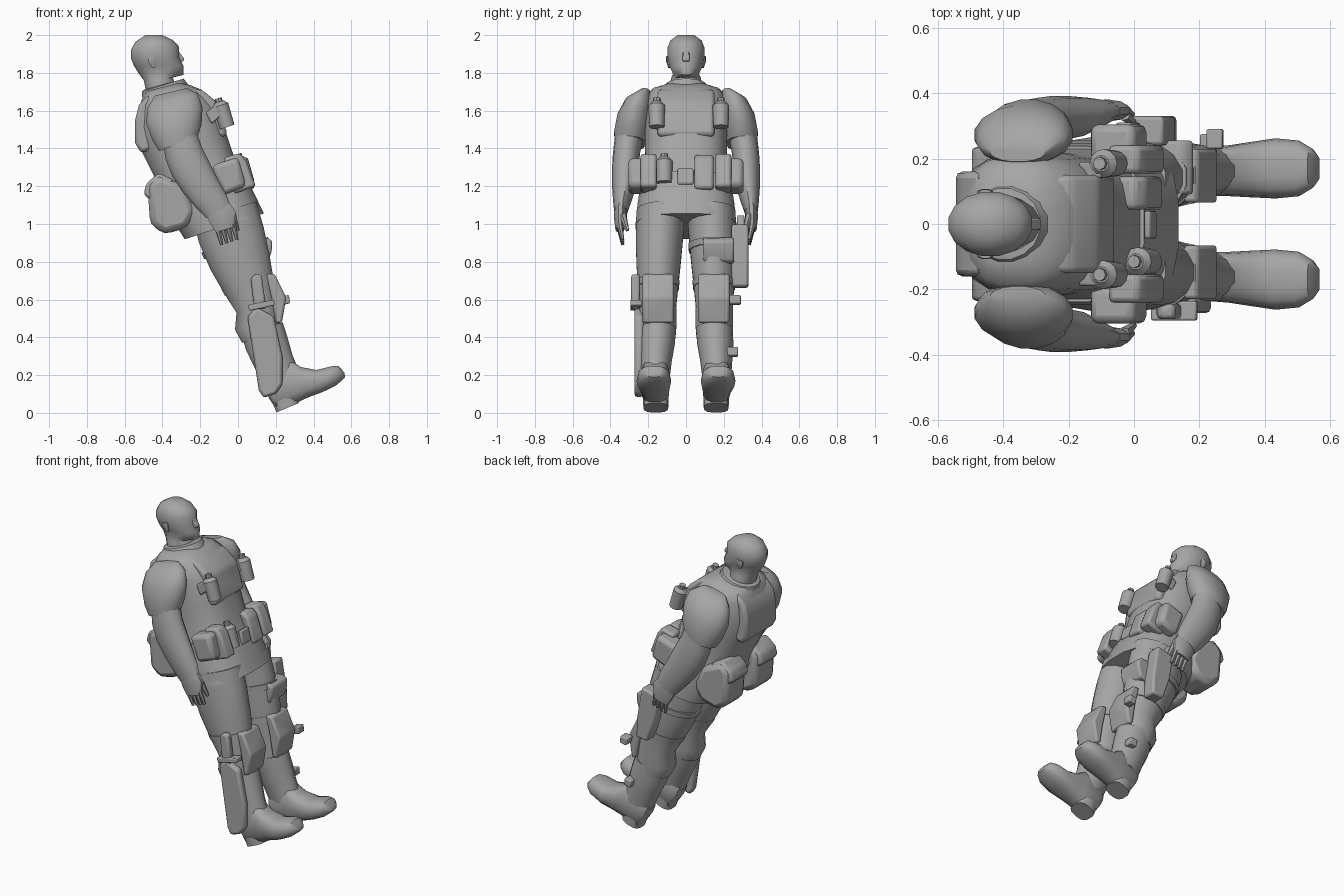
import bpy, bmesh, math
from mathutils import Vector

LEAN = math.radians(18)
UP = Vector((-math.sin(LEAN), 0, math.cos(LEAN)))
GREY = bpy.data.materials.new("dark_grey")
GREY.diffuse_color = (.38, .38, .38, 1)


def finish(name, bm, bevel=0.0, angle=40):
    bmesh.ops.recalc_face_normals(bm, faces=bm.faces)
    me = bpy.data.meshes.new(name)
    bm.to_mesh(me)
    bm.free()
    me.materials.append(GREY)
    ob = bpy.data.objects.new(name, me)
    bpy.context.collection.objects.link(ob)
    if bevel:
        m = ob.modifiers.new("bevel", 'BEVEL')
        m.width, m.segments = bevel, 2
    bpy.ops.object.select_all(action='DESELECT')
    ob.select_set(True)
    bpy.context.view_layer.objects.active = ob
    bpy.ops.object.shade_smooth_by_angle(angle=math.radians(angle))
    return ob


def loft(name, secs, side=1, n=16, power=1.0, grow=0.0, angle=40):
    """Rings spanning two side-view points: (x1, z1, x2, z2, y centre, half width)."""
    bm = bmesh.new()
    rings = []
    for x1, z1, x2, z2, yc, hw in secs:
        mid = Vector(((x1 + x2) / 2, yc * side, (z1 + z2) / 2))
        f = Vector(((x2 - x1) / 2, 0, (z2 - z1) / 2))
        f += f.normalized() * grow
        ring = []
        for i in range(n):
            a = 2 * math.pi * (i + 0.5) / n
            c, s = math.cos(a), math.sin(a)
            c = math.copysign(abs(c) ** power, c)
            s = math.copysign(abs(s) ** power, s)
            ring.append(bm.verts.new(mid + f * c + Vector((0, s * (hw + grow), 0))))
        rings.append(ring)
    for r, q in zip(rings, rings[1:]):
        for i in range(n):
            j = (i + 1) % n
            bm.faces.new((r[i], r[j], q[j], q[i]))
    bm.faces.new(rings[0])
    bm.faces.new(rings[-1])
    return finish(name, bm, angle=angle)


def prism(name, pts, y0, y1, bevel=0.012):
    """Side-view outline extruded across y."""
    bm = bmesh.new()
    a = [bm.verts.new((x, y0, z)) for x, z in pts]
    b = [bm.verts.new((x, y1, z)) for x, z in pts]
    bm.faces.new(a)
    bm.faces.new(b)
    for i in range(len(pts)):
        j = (i + 1) % len(pts)
        bm.faces.new((a[i], a[j], b[j], b[i]))
    return finish(name, bm, bevel)


def bar(name, p, q, r0, r1, n=10):
    p, q = Vector(p), Vector(q)
    bm = bmesh.new()
    bmesh.ops.create_cone(bm, cap_ends=True, segments=n, radius1=r0, radius2=r1, depth=(q - p).length)
    rot = Vector((0, 0, 1)).rotation_difference(q - p)
    for v in bm.verts:
        v.co = rot @ v.co + (p + q) / 2
    return finish(name, bm)


def grenade(name, x, y, z):
    p = Vector((x, y, z))
    bar(name + "_body", p - UP * 0.075, p + UP * 0.045, 0.04, 0.044, 12)
    bar(name + "_shoulder", p + UP * 0.045, p + UP * 0.065, 0.044, 0.025, 12)
    bar(name + "_fuse", p + UP * 0.065, p + UP * 0.085, 0.02, 0.02, 8)


# head, nose, ears and collar
loft("head", [(-.48, 1.66, -.32, 1.72, 0, .085), (-.50, 1.76, -.345, 1.775, 0, .082),
              (-.53, 1.80, -.285, 1.79, 0, .07), (-.555, 1.84, -.285, 1.835, 0, .09),
              (-.57, 1.88, -.31, 1.885, 0, .1), (-.57, 1.92, -.31, 1.94, 0, .1),
              (-.545, 1.965, -.345, 1.975, 0, .085), (-.49, 2.0, -.40, 2.0, 0, .045)], angle=60)
prism("nose", [(-.325, 1.93), (-.285, 1.875), (-.29, 1.86), (-.33, 1.86)], -.018, .018, .006)
for s in (1, -1):
    loft("ear", [(-.475, 1.88, -.435, 1.89, .096, .01), (-.48, 1.865, -.43, 1.87, .097, .011),
                 (-.455, 1.825, -.435, 1.83, .087, .008)], s, 8)
loft("collar", [(-.51, 1.67, -.24, 1.71, 0, .14), (-.51, 1.70, -.285, 1.77, 0, .11),
                (-.50, 1.71, -.30, 1.765, 0, .095)])

# torso, skirt and belt
loft("torso", [(-.49, 1.70, -.30, 1.75, 0, .12), (-.505, 1.67, -.25, 1.735, 0, .185),
               (-.525, 1.62, -.19, 1.71, 0, .208),
               (-.54, 1.5, -.11, 1.63, 0, .215), (-.51, 1.38, -.06, 1.48, 0, .22),
               (-.44, 1.24, -.02, 1.36, 0, .215), (-.40, 1.12, .04, 1.24, 0, .24)], n=20, power=.72)
loft("jacket_skirt", [(-.40, 1.13, .04, 1.25, 0, .24), (-.35, 1.03, .09, 1.15, 0, .255),
                      (-.28, .92, .135, 1.055, 0, .265)], n=20, power=.75, grow=.004)
loft("belt", [(-.415, 1.16, .025, 1.28, 0, .232), (-.40, 1.11, .045, 1.23, 0, .24)],
     n=20, power=.75, grow=.008)
prism("chest_plate", [(-.26, 1.715), (-.19, 1.71), (-.105, 1.64), (-.055, 1.47), (-.12, 1.45)], -.15, .15, .02)
prism("back_plate", [(-.47, 1.69), (-.525, 1.63), (-.545, 1.55), (-.545, 1.43), (-.515, 1.375), (-.44, 1.40)],
      -.16, .16, .02)

for s in (1, -1):
    # sleeve, bare arm and hand
    loft("sleeve", [(-.44, 1.68, -.27, 1.72, .22, .03), (-.48, 1.62, -.21, 1.69, .25, .072),
                    (-.49, 1.535, -.185, 1.62, .272, .092), (-.455, 1.44, -.19, 1.53, .288, .094),
                    (-.42, 1.385, -.21, 1.465, .295, .085)], s)
    loft("arm", [(-.40, 1.43, -.22, 1.50, .30, .076), (-.385, 1.34, -.19, 1.41, .315, .072),
                 (-.35, 1.25, -.15, 1.33, .322, .07), (-.29, 1.16, -.10, 1.23, .327, .064),
                 (-.22, 1.08, -.06, 1.16, .338, .048), (-.17, 1.03, -.04, 1.1, .345, .035)], s, 14)
    loft("hand", [(-.17, 1.04, -.04, 1.11, .345, .034), (-.15, 1.0, -.01, 1.07, .347, .034),
                  (-.12, .955, -.015, .985, .35, .024)], s, 10)
    for i in range(4):
        x = -.108 + i * .027
        bar("finger", (x, .352 * s, .975 + i * .008), (x + .022, .335 * s, .89 + i * .009), .015, .009, 6)
    bar("thumb", (-.03, .335 * s, 1.05), (0, .31 * s, .965), .02, .01, 6)

    # trousers, lower leg and boot
    loft("trouser_leg", [(-.24, 1.02, .10, 1.12, .133, .13), (-.21, .90, .14, .98, .14, .128),
                         (-.15, .76, .17, .84, .145, .12), (-.075, .63, .19, .71, .148, .109),
                         (-.01, .53, .205, .60, .15, .1), (-.018, .44, .22, .50, .15, .102),
                         (.02, .37, .235, .43, .15, .096)], s)
    loft("boot_shaft", [(.015, .42, .24, .48, .15, .098), (.04, .33, .265, .40, .155, .096),
                        (.085, .24, .29, .31, .16, .085), (.13, .14, .33, .21, .163, .075)], s, 14)
    loft("boot_foot", [(.165, .075, .13, .17, .16, .05), (.205, .015, .165, .24, .16, .072),
                       (.31, .05, .275, .285, .163, .078), (.37, .08, .33, .245, .166, .084),
                       (.45, .11, .415, .228, .17, .092), (.52, .145, .49, .247, .17, .085),
                       (.555, .175, .53, .25, .17, .062), (.568, .19, .562, .215, .17, .035)], s, 14, .75)
    loft("boot_heel", [(.168, .085, .31, .13, .16, .068), (.203, .002, .322, .052, .16, .066)],
         s, 14, .7)

    # knee pad and straps
    prism("knee_pad", [(.15, .735), (.195, .735), (.255, .61), (.232, .475), (.20, .475), (.18, .6)],
          s * .065, s * .23)
    loft("knee_strap", [(-.085, .655, .185, .735, .148, .109), (-.065, .62, .19, .70, .148, .107)],
         s, grow=.006)

    # rear pack, its flap and cap
    prism("rear_pack", [(-.48, 1.21), (-.42, 1.265), (-.28, 1.20), (-.22, 1.07), (-.27, .98),
                        (-.39, .945), (-.465, 1.0)], s * .05, s * .25, .035)
    prism("rear_pack_flap", [(-.50, 1.16), (-.485, 1.215), (-.42, 1.27), (-.34, 1.235), (-.36, 1.16), (-.47, 1.13)],
          s * .065, s * .235, .015)

    # hip and front pouches
    prism("hip_pouch", [(-.14, 1.31), (.0, 1.355), (.045, 1.20), (-.08, 1.15)], s * .19, s * .305, .025)
    prism("front_pouch", [(-.08, 1.35), (.01, 1.375), (.045, 1.33), (.095, 1.20), (-.02, 1.16)],
          s * .155, s * .24, .015)
    grenade("chest_grenade", -.08, (.185 if s > 0 else -.155), 1.585)
    prism("grenade_strap", [(-.17, 1.59), (-.10, 1.64), (-.08, 1.58), (-.14, 1.53)], s * .14, s * .19, .008)

prism("ammo_pouch", [(-.06, 1.34), (.0, 1.37), (.04, 1.34), (.09, 1.19), (0, 1.16)], .045, .145, .015)
prism("buckle", [(.03, 1.29), (.05, 1.295), (.07, 1.215), (.05, 1.20)], -.045, .04, .008)
grenade("belt_grenade", .025, -.115, 1.29)

# holster on the left thigh
prism("holster", [(-.03, .97), (.09, 1.0), (.125, .80), (.13, .67), (.05, .66), (.0, .80)], .24, .33)
prism("pistol_grip", [(-.06, 1.03), (-.01, 1.05), (.03, .96), (-.03, .95)], .27, .31, .01)
prism("thigh_pocket", [(.0, .92), (.15, .93), (.182, .91), (.178, .855), (.16, .80), (.04, .77)], .09, .255, .012)
loft("thigh_strap", [(-.19, .85, .155, .93, .143, .125), (-.175, .815, .16, .895, .144, .123)], grow=.008)
for x, z, y in ((.25, .595, .27), (.23, .32, .255)):
    prism("leg_buckle", [(x - .03, z + .02), (x + .02, z + .03), (x + .025, z - .015), (x - .02, z - .025)],
          y - .04, y + .02, .006)

# knife and sheath on the right shin
prism("sheath", [(.05, .51), (.10, .56), (.19, .51), (.235, .30), (.235, .15), (.20, .10), (.135, .08), (.11, .12)],
      -.272, -.225, .015)
prism("knife_handle", [(.068, .71), (.09, .735), (.125, .73), (.15, .55), (.085, .55)], -.29, -.245)
prism("knife_guard", [(.05, .57), (.19, .60), (.195, .57), (.06, .54)], -.295, -.235, .006)
